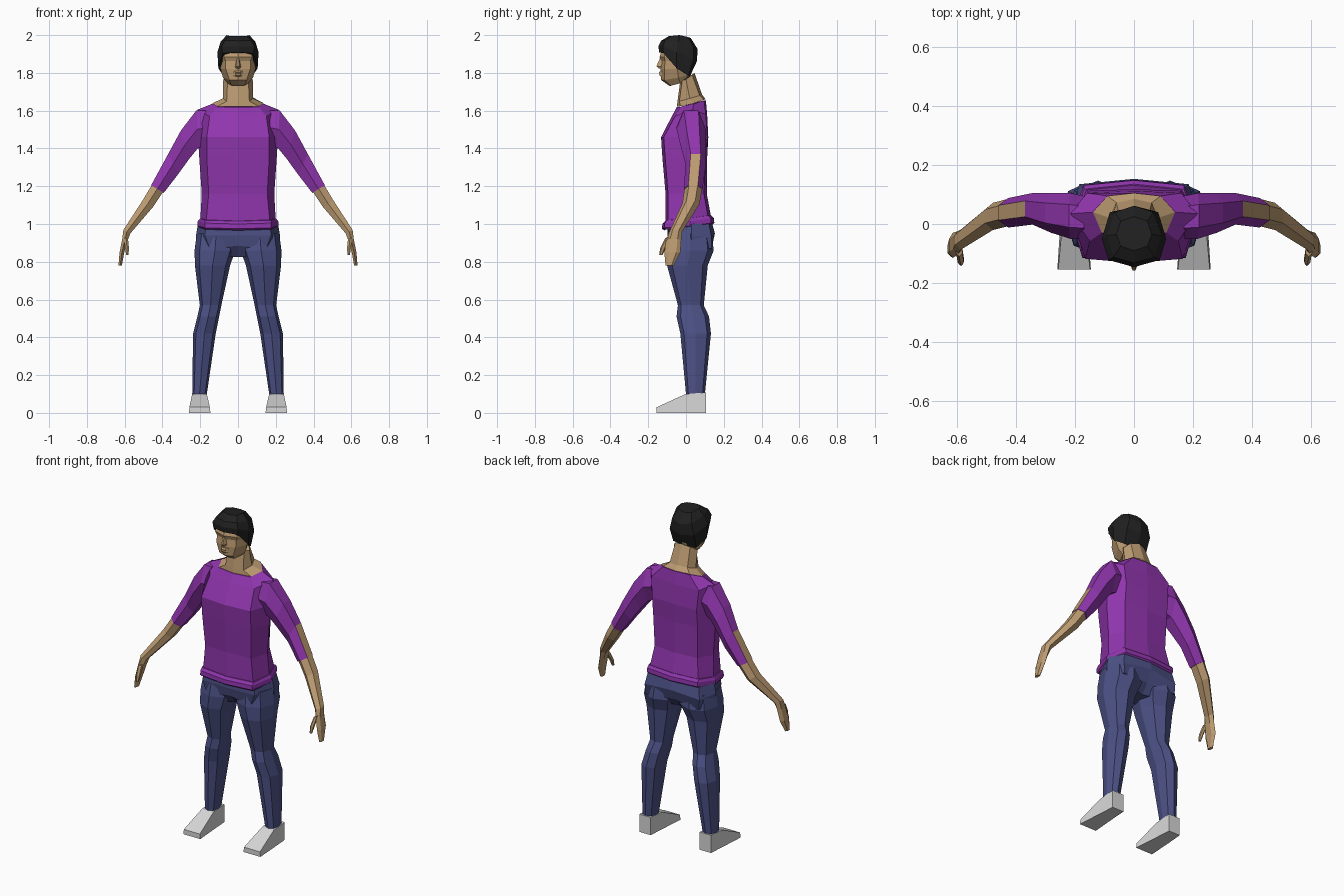
import bpy, bmesh, math


def material(name, rgb):
    m = bpy.data.materials.new(name)
    m.diffuse_color = (*rgb, 1)
    return m


PURPLE = material("purple_shirt", (0.28, 0.036, 0.42))
BLUE = material("navy_denim", (0.072, 0.082, 0.235))
SKIN = material("tan_skin", (0.50, 0.325, 0.165))
HAIR = material("black_hair", (0.015, 0.015, 0.016))
GREY = material("light_grey_shoe", (0.68, 0.68, 0.68))


def loft(name, rings, mats, rule=None):
    """Skin a closed tube through equal-sized rings and cap both ends."""
    bm = bmesh.new()
    vs = [[bm.verts.new(p) for p in r] for r in rings]
    n = len(rings[0])
    for i in range(len(vs) - 1):
        for k in range(n):
            j = (k + 1) % n
            f = bm.faces.new((vs[i][k], vs[i][j], vs[i + 1][j], vs[i + 1][k]))
            if rule:
                f.material_index = rule(i, k)
    bm.faces.new(vs[0])
    bm.faces.new(vs[-1])
    bmesh.ops.recalc_face_normals(bm, faces=bm.faces)
    me = bpy.data.meshes.new(name)
    bm.to_mesh(me)
    bm.free()
    for m in mats:
        me.materials.append(m)
    ob = bpy.data.objects.new(name, me)
    bpy.context.collection.objects.link(ob)
    return ob


def sym(*half):
    """Front-to-back half outline (first and last on x = 0) -> full ring."""
    return list(half) + [(-x, y, z) for x, y, z in half[-2:0:-1]]


def level(z, *half):
    return sym(*[(x, y, z) for x, y in half])


def limb_ring(s, xo, zo, xi, zi, yf, yb):
    """Six-sided arm section with a flat outer and a flat inner face."""
    cx, cz, cy = (xo + xi) / 2, (zo + zi) / 2, (yf + yb) / 2
    ux, uz, v = (xo - xi) / 2, (zo - zi) / 2, (yb - yf) / 2
    pts = [(1, -.5), (1, .5), (0, 1), (-1, .5), (-1, -.5), (0, -1)]
    return [(s * (cx + a * ux), cy + b * v, cz + a * uz) for a, b in pts]


def leg_ring(s, z, xi, xo, yf, yb):
    """Eight-sided horizontal leg section."""
    cx, cy, rx, ry = (xi + xo) / 2, (yf + yb) / 2, (xo - xi) / 2, (yb - yf) / 2
    out = []
    for k in range(8):
        d = 1.06 if k % 2 else 1
        a = k * math.pi / 4
        out.append((s * (cx + rx * d * math.cos(a)), cy + ry * d * math.sin(a), z))
    return out


# Shirt body
collar = sym((0, -.048, 1.62), (.11, -.03, 1.62), (.14, .04, 1.635),
             (.09, .095, 1.655), (0, .105, 1.655))
loft("shirt_body", [
    collar,
    sym((0, -.075, 1.57), (.15, -.058, 1.57), (.215, .035, 1.605),
        (.16, .105, 1.58), (0, .112, 1.58)),
    level(1.46, (0, -.132), (.165, -.118), (.212, .02), (.15, .113), (0, .118)),
    level(1.35, (0, -.125), (.165, -.11), (.205, .01), (.15, .102), (0, .112)),
    level(1.16, (0, -.108), (.155, -.095), (.192, .01), (.145, .095), (0, .11)),
    sym((0, -.11, 1.0), (.17, -.095, 1.0), (.2, .02, 1.01),
        (.165, .12, 1.02), (0, .135, 1.025)),
], [PURPLE])


# Rolled hem, tilted up toward the back
def hem(grow, dz):
    return sym((0, -.112 - grow, .97 + dz), (.175, -.1 - grow, .975 + dz),
               (.2 + grow, .02, .985 + dz), (.17, .118 + grow, 1.0 + dz),
               (0, .135 + grow, 1.0 + dz))


loft("shirt_hem", [hem(.0, .045), hem(.013, .03), hem(.015, .005), hem(.004, -.004)], [PURPLE])

# Trouser seat
loft("trouser_seat", [
    sym((0, -.10, 1.0), (.17, -.085, 1.0), (.212, .03, 1.0), (.17, .12, 1.01), (0, .137, 1.01)),
    sym((0, -.098, .94), (.175, -.092, .94), (.222, .03, .94), (.185, .135, .93), (0, .153, .95)),
    sym((0, -.075, .885), (.15, -.09, .87), (.22, .03, .87), (.18, .135, .87), (0, .115, .88)),
    level(.825, (0, -.02), (.04, -.04), (.06, .03), (.04, .08), (0, .07)),
], [BLUE])

# Neck
loft("neck", [
    [(x * .99, y, z + .003) for x, y, z in collar],
    sym((0, -.045, 1.65), (.06, -.035, 1.65), (.08, .02, 1.665), (.06, .072, 1.68), (0, .085, 1.685)),
    sym((0, -.03, 1.76), (.055, -.02, 1.76), (.078, 0, 1.765), (.05, .032, 1.79), (0, .045, 1.8)),
], [SKIN])

# Head
loft("head", [
    sym((0, -.085, 1.73), (.035, -.08, 1.732), (.055, -.03, 1.745), (.05, 0, 1.76), (0, .02, 1.77)),
    sym((0, -.132, 1.762), (.045, -.115, 1.762), (.08, -.04, 1.775), (.06, .01, 1.79), (0, .03, 1.8)),
    level(1.82, (0, -.136), (.065, -.115), (.092, -.045), (.07, .012), (0, .03)),
    level(1.862, (0, -.13), (.065, -.11), (.096, -.045), (.07, .028), (0, .04)),
    level(1.885, (0, -.14), (.075, -.115), (.097, -.045), (.07, .03), (0, .045)),
    level(1.96, (0, -.115), (.055, -.095), (.075, -.045), (.05, .02), (0, .03)),
], [SKIN])

# Nose and lips
loft("nose", [
    [(-.006, -.128, 1.878), (.006, -.128, 1.878), (.004, -.139, 1.875), (-.004, -.139, 1.875)],
    [(-.016, -.128, 1.832), (.016, -.128, 1.832), (.005, -.157, 1.835), (-.005, -.157, 1.835)],
    [(-.012, -.128, 1.822), (.012, -.128, 1.822), (.004, -.142, 1.822), (-.004, -.142, 1.822)],
], [SKIN])
loft("lips", [
    [(-.026, -.124, z), (.026, -.124, z), (.012, y, z), (-.012, y, z)]
    for z, y in ((1.81, -.136), (1.802, -.144), (1.796, -.139), (1.789, -.143), (1.78, -.133))
], [SKIN])

# Hair cap with sideburns and nape
loft("hair", [
    sym((0, -.142, 1.908), (.082, -.12, 1.905), (.104, -.05, 1.825), (.078, .012, 1.785), (0, .02, 1.78)),
    sym((0, -.146, 1.94), (.087, -.122, 1.94), (.109, -.05, 1.91), (.082, .04, 1.87), (0, .057, 1.86)),
    sym((0, -.132, 1.97), (.07, -.112, 1.972), (.092, -.04, 1.965), (.065, .04, 1.94), (0, .062, 1.925)),
    sym((0, -.09, 1.995), (.045, -.075, 1.996), (.06, -.035, 2.0), (.045, .01, 1.99), (0, .025, 1.985)),
], [HAIR])

# Arm stations: outer x, z, inner x, z, front y, back y
SLEEVE = [(.17, 1.60, .17, 1.42, -.05, .095), (.22, 1.602, .213, 1.40, -.05, .105),
          (.302, 1.495, .258, 1.345, -.03, .105), (.37, 1.37, .318, 1.262, -.002, .105),
          (.46, 1.205, .393, 1.165, -.012, .088)]
FOREARM = [(.44, 1.235, .38, 1.195, -.002, .084), (.458, 1.203, .398, 1.168, -.008, .085),
           (.505, 1.125, .45, 1.09, -.02, .072), (.607, .968, .57, .95, -.088, -.02),
           (.613, .92, .585, .91, -.105, -.025), (.627, .85, .602, .85, -.115, -.03),
           (.633, .78, .615, .78, -.108, -.065)]
THUMB = [(.603, .93, .582, .92, -.11, -.07), (.598, .875, .577, .87, -.137, -.105),
         (.592, .835, .58, .835, -.142, -.125)]
# Leg stations: z, inner x, outer x, front y, back y
LEG = [(.95, .012, .218, -.09, .135), (.86, .014, .23, -.105, .147), (.78, .042, .228, -.1, .115),
       (.57, .088, .202, -.043, .094), (.51, .1, .215, -.05, .122), (.42, .118, .238, -.03, .132),
       (.10, .165, .242, .0, .1)]

for side, s in (("left", 1), ("right", -1)):
    # Sleeve, with a bare patch on the outer face above the elbow
    loft(side + "_sleeve", [limb_ring(s, *p) for p in SLEEVE], [PURPLE, SKIN],
         lambda i, k: int(i == 3 and k == 0))
    loft(side + "_forearm_and_hand", [limb_ring(s, *p) for p in FOREARM], [SKIN])
    loft(side + "_thumb", [limb_ring(s, *p) for p in THUMB], [SKIN])
    loft(side + "_trouser_leg", [leg_ring(s, *p) for p in LEG], [BLUE])
    # Wedge shoe: sections from heel to toe (y, inner x, outer x, top inset, height)
    shoe = [(.105, .165, .242, .0, .108), (-.002, .158, .25, .007, .1), (-.155, .146, .26, .003, .03)]
    loft(side + "_shoe", [
        [(s * a, y, 0), (s * b, y, 0), (s * (b - t), y, h), (s * (a + t), y, h)]
        for y, a, b, t, h in shoe], [GREY])
